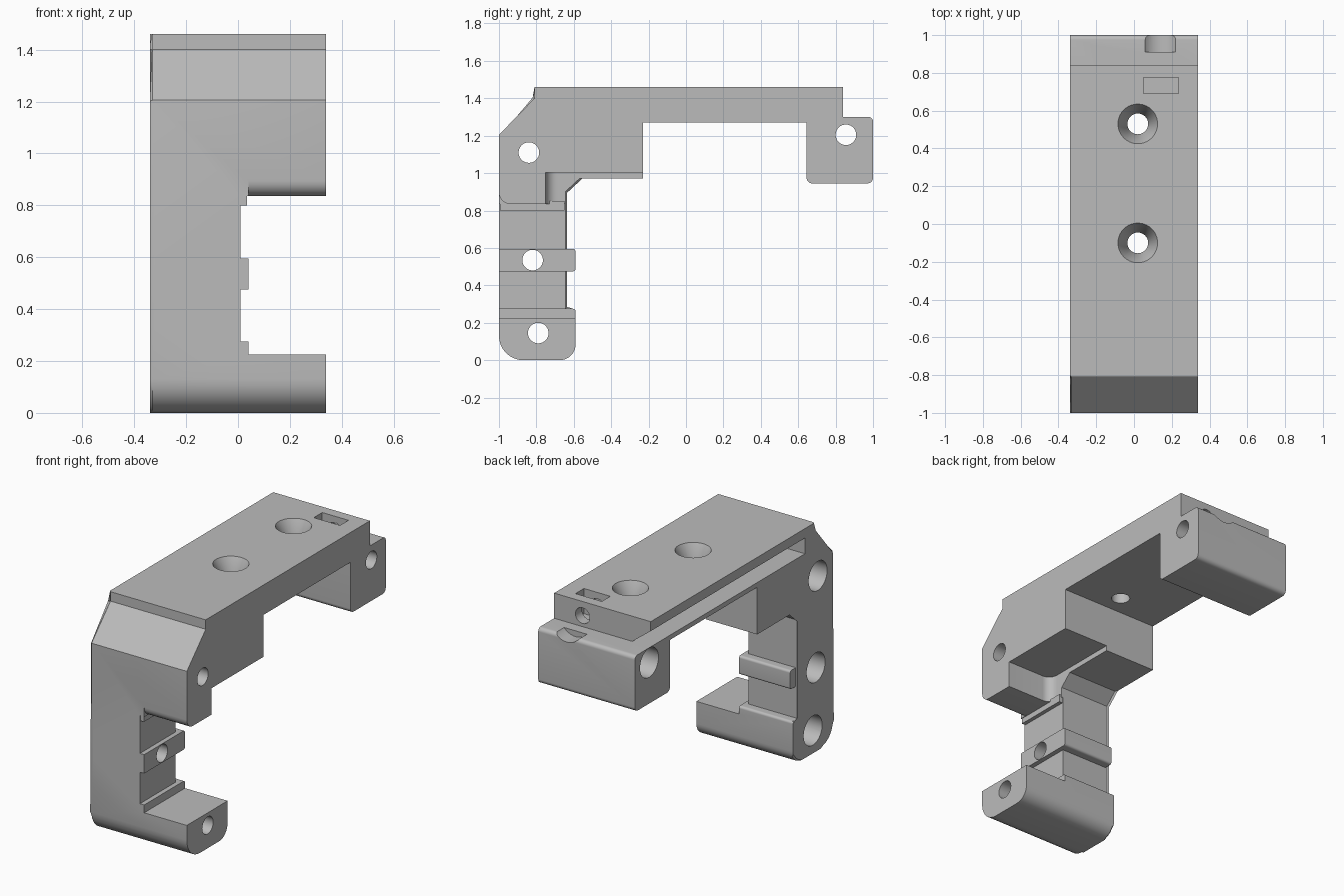
import bpy, bmesh, math
from mathutils import Vector

if "Cube" in bpy.data.objects:
    bpy.data.objects.remove(bpy.data.objects["Cube"])

grey = bpy.data.materials.new("plain grey")
grey.use_nodes = True
grey.diffuse_color = (0.5, 0.5, 0.5, 1)
grey.node_tree.nodes["Principled BSDF"].inputs["Base Color"].default_value = (0.5, 0.5, 0.5, 1)

HALF = 0.34  # half the width
FAR = 0.5    # beyond the side of the body


def rounded(points, steps=8):
    """Outline of (a, b) or (a, b, radius) corners, with the radii rounded."""
    out = []
    for i, p in enumerate(points):
        corner = Vector(p[:2])
        if len(p) == 2:
            out.append(corner)
            continue
        d1 = (Vector(points[i - 1][:2]) - corner).normalized()
        d2 = (Vector(points[(i + 1) % len(points)][:2]) - corner).normalized()
        half = d1.angle(d2) / 2
        centre = corner + (d1 + d2).normalized() * (p[2] / math.sin(half))
        reach = p[2] / math.tan(half)
        start = (corner + d1 * reach - centre).normalized()
        end = (corner + d2 * reach - centre).normalized()
        for k in range(steps + 1):
            t = k / steps * (math.pi - 2 * half)
            side = (end - start * start.dot(end)).normalized()
            out.append(centre + (start * math.cos(t) + side * math.sin(t)) * p[2])
    return out


def finish(bm, name):
    bmesh.ops.recalc_face_normals(bm, faces=bm.faces)
    mesh = bpy.data.meshes.new(name)
    bm.to_mesh(mesh)
    bm.free()
    mesh.materials.append(grey)
    ob = bpy.data.objects.new(name, mesh)
    bpy.context.collection.objects.link(ob)
    return ob


def prism(name, points, lo, hi, axis="x", chamfer=False):
    """Extrude an outline along one axis."""
    place = {"x": lambda a, b, t: (t, a, b),
             "y": lambda a, b, t: (a, t, b),
             "z": lambda a, b, t: (a, b, t)}[axis]
    bm = bmesh.new()
    outline = rounded(points)
    rings = [[bm.verts.new(place(p.x, p.y, t)) for p in outline] for t in (lo, hi)]
    for ring in rings:
        bm.faces.new(ring)
    n = len(outline)
    for i in range(n):
        j = (i + 1) % n
        bm.faces.new((rings[0][i], rings[0][j], rings[1][j], rings[1][i]))
    if chamfer:  # thin chamfer round the outer side of the upright
        edges = [e for e in bm.edges if all(v.co.x < lo + 0.001 for v in e.verts)
                 and (e.verts[0].co.y + e.verts[1].co.y) / 2 < -0.6]
        bmesh.ops.bevel(bm, geom=edges, offset=0.01, segments=1, affect="EDGES")
    return finish(bm, name)


def rect(a0, a1, b0, b1):
    return [(a0, b0), (a1, b0), (a1, b1), (a0, b1)]


def rod(name, start, end, r1, r2=None, sides=40):
    """Cylinder or cone between two points."""
    start, end = Vector(start), Vector(end)
    axis = end - start
    bm = bmesh.new()
    bmesh.ops.create_cone(bm, cap_ends=True, segments=sides, radius1=r1,
                          radius2=r1 if r2 is None else r2, depth=axis.length)
    turn = axis.to_track_quat("Z", "Y").to_matrix().to_4x4()
    bmesh.ops.transform(bm, matrix=turn, verts=bm.verts)
    bmesh.ops.translate(bm, vec=(start + end) / 2, verts=bm.verts)
    return finish(bm, name)


def combine(target, tool, operation):
    mod = target.modifiers.new(operation, "BOOLEAN")
    mod.operation, mod.object, mod.solver = operation, tool, "EXACT"
    bpy.context.view_layer.objects.active = target
    bpy.ops.object.modifier_apply(modifier=mod.name)
    bpy.data.objects.remove(tool)


# Hooked body: upright with foot, top bar and rear block
body = prism("bracket_body", [
    (-1, 0, 0.13), (-0.59, 0, 0.085), (-0.59, 0.275, 0.015), (-0.645, 0.275),
    (-0.645, 0.9), (-0.57, 0.97), (-0.23, 0.97), (-0.23, 1.27), (0.645, 1.27),
    (0.645, 0.945, 0.03), (1, 0.945, 0.03), (1, 1.3, 0.025), (0.84, 1.3),
    (0.84, 1.46), (-0.81, 1.46), (-0.81, 1.4), (-1, 1.205)], -HALF, HALF, chamfer=True)


def cut(tool):
    combine(body, tool, "DIFFERENCE")


# Opening in the upright, with the foot left below it
cut(prism("upright_opening", rect(-1.1, -0.5, 0.275, 0.835), 0.01, FAR))
cut(prism("foot_step", rect(-1.1, -0.5, 0.225, 0.3), 0.04, FAR))
# Rounded lower front edge of the upper block
arc = [math.pi / 2 * k / 6 for k in range(7)]
cut(prism("front_edge_round", [(-1.1, 0.8), (-0.94, 0.8)] + [
    (-0.94 - 0.06 * math.sin(a), 0.895 - 0.06 * math.cos(a)) for a in arc]
    + [(-1.1, 0.895)], 0.04, FAR))
# Pocket under the upper block
cut(prism("under_pocket", [(0.02, -0.75, 0.06), (FAR, -0.75), (FAR, -0.1), (0.02, -0.1)],
          0.7, 1.003, axis="z"))

# Rib across the upright and lip under the upper block
combine(body, prism("upright_rib", [(-1, 0.475), (-0.59, 0.475, 0.015), (-0.59, 0.595, 0.015),
                                    (-1, 0.595)], -0.32, 0.04), "UNION")
combine(body, prism("upper_lip", rect(-0.995, -0.65, 0.8, 0.85), -0.1, 0.035), "UNION")

# Undercut groove along the side of the top bar
cut(prism("side_groove", [(-0.21, 1.3), (-HALF, 1.4), (-FAR, 1.523), (-FAR, 1.3)],
          -0.71, 1.1, axis="y"))

# Cross holes with wide recesses on the outer side
for y, z in [(-0.84, 1.11), (-0.82, 0.535), (-0.79, 0.145), (0.855, 1.205)]:
    cut(rod("cross_hole", (-FAR, y, z), (FAR, y, z), 0.055))
    cut(rod("cross_recess", (-FAR, y, z), (-0.22, y, z), 0.093))

# Countersunk holes through the top bar
for y in (0.53, -0.10):
    cut(rod("top_hole", (0.02, y, 1.1), (0.02, y, 1.6), 0.055))
    cut(rod("top_countersink", (0.02, y, 1.36), (0.02, y, 1.48), 0.055, 0.115))

# Rear screw hole, its trough and the nut slot
cut(rod("rear_hole", (0.14, 0.65, 1.37), (0.14, 1.1, 1.37), 0.05))
cut(rod("rear_trough", (0.14, 0.91, 1.37), (0.14, 1.1, 1.37), 0.107))
cut(prism("nut_slot", rect(0.05, 0.235, 0.69, 0.775), 1.3, 1.6, axis="z"))

# Smooth rounds, sharp corners
bpy.ops.object.select_all(action="DESELECT")
body.select_set(True)
bpy.context.view_layer.objects.active = body
bpy.ops.object.shade_smooth_by_angle(angle=math.radians(30))
